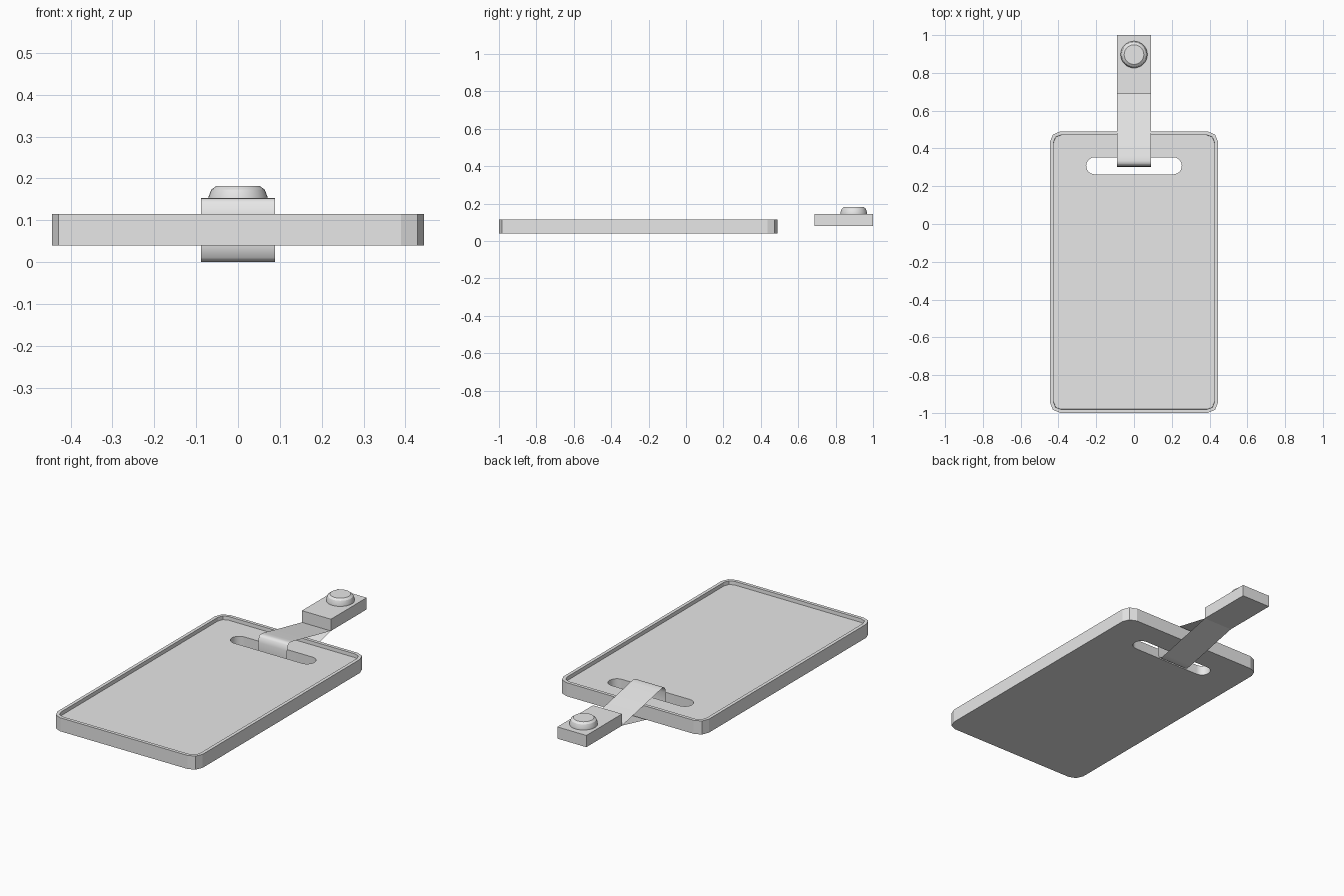
import bpy, bmesh, math

if "Cube" in bpy.data.objects:
    bpy.data.objects.remove(bpy.data.objects["Cube"], do_unlink=True)

grey = bpy.data.materials.new("light grey")
grey.use_nodes = True
grey.diffuse_color = (0.8, 0.8, 0.8, 1)
grey.node_tree.nodes["Principled BSDF"].inputs["Base Color"].default_value = (0.8, 0.8, 0.8, 1)


def make_object(name, bm, smooth=None):
    bmesh.ops.recalc_face_normals(bm, faces=bm.faces)
    mesh = bpy.data.meshes.new(name)
    bm.to_mesh(mesh)
    bm.free()
    mesh.materials.append(grey)
    obj = bpy.data.objects.new(name, mesh)
    bpy.context.collection.objects.link(obj)
    bpy.ops.object.select_all(action="DESELECT")
    obj.select_set(True)
    bpy.context.view_layer.objects.active = obj
    if smooth:
        bpy.ops.object.shade_smooth_by_angle(angle=math.radians(smooth))
    return obj


def rounded_prism(x, y0, y1, z0, z1, r, segments):
    """Extruded rounded rectangle; returns the bmesh and its top face."""
    bm = bmesh.new()
    centres = [(x - r, y1 - r), (r - x, y1 - r), (r - x, y0 + r), (x - r, y0 + r)]
    ring = []
    for q, (cx, cy) in enumerate(centres):
        for i in range(segments + 1):
            a = math.pi / 2 * (q + i / segments)
            ring.append(bm.verts.new((cx + r * math.cos(a), cy + r * math.sin(a), z0)))
    bmesh.ops.remove_doubles(bm, verts=ring, dist=1e-5)
    bm.verts.ensure_lookup_table()
    base = bm.faces.new(list(bm.verts))
    ext = bmesh.ops.extrude_face_region(bm, geom=[base], use_keep_orig=True)["geom"]
    for v in ext:
        if isinstance(v, bmesh.types.BMVert):
            v.co.z = z1
    bmesh.ops.recalc_face_normals(bm, faces=bm.faces)
    bm.normal_update()
    return bm, max(bm.faces, key=lambda f: f.calc_center_median().z)


# Card holder: tray with a raised rim
bm, top = rounded_prism(0.445, -1.0, 0.49, 0.04, 0.115, 0.055, 2)
bmesh.ops.inset_region(bm, faces=[top], thickness=0.019)
bmesh.ops.inset_region(bm, faces=[top], thickness=0.001, depth=-0.02)
holder = make_object("card_holder", bm)

# Slot through the holder
bm, _ = rounded_prism(0.253, 0.263, 0.353, -0.1, 0.3, 0.0449, 6)
cutter = make_object("slot_cutter", bm)
cutter.hide_render = True
cut = holder.modifiers.new("slot", "BOOLEAN")
cut.operation = "DIFFERENCE"
cut.solver = "EXACT"
cut.object = cutter
bpy.ops.object.select_all(action="DESELECT")
holder.select_set(True)
bpy.context.view_layer.objects.active = holder
bpy.ops.object.modifier_apply(modifier=cut.name)
bpy.data.objects.remove(cutter, do_unlink=True)
bpy.ops.object.shade_smooth_by_angle(angle=math.radians(20))

# Strap: thin sheet looping through the slot, both ends meeting under the clasp
profile = [(0.687, 0.08), (0.49, 0.121), (0.36, 0.149), (0.335, 0.153), (0.32, 0.152),
           (0.31, 0.143), (0.304, 0.115), (0.303, 0.078), (0.304, 0.04),
           (0.31, 0.011), (0.32, 0.002), (0.335, 0.0), (0.36, 0.005), (0.49, 0.035), (0.687, 0.08)]
bm = bmesh.new()
rows = [[bm.verts.new((x, y, z)) for x in (-0.089, 0.089)] for y, z in profile]
for (a, b), (c, d) in zip(rows, rows[1:]):
    bm.faces.new((a, b, d, c))
make_object("strap", bm, 40)

# Clasp block
bm = bmesh.new()
bmesh.ops.create_cube(bm, size=1)
for v in bm.verts:
    v.co = (v.co.x * 0.178, 0.8435 + v.co.y * 0.313, 0.1125 + v.co.z * 0.065)
make_object("clasp_block", bm)

# Snap button: lathed stack of rings
SIDES = 32
bm = bmesh.new()
rings = []
for r, z in [(0.071, 0.143), (0.071, 0.155), (0.064, 0.173), (0.052, 0.182)]:
    rings.append([bm.verts.new((r * math.cos(2 * math.pi * i / SIDES),
                                0.897 + r * math.sin(2 * math.pi * i / SIDES), z))
                  for i in range(SIDES)])
for lo, hi in zip(rings, rings[1:]):
    for i in range(SIDES):
        j = (i + 1) % SIDES
        bm.faces.new((lo[i], lo[j], hi[j], hi[i]))
bm.faces.new(rings[-1])
bm.faces.new(rings[0][::-1])
make_object("snap_button", bm, 30)
